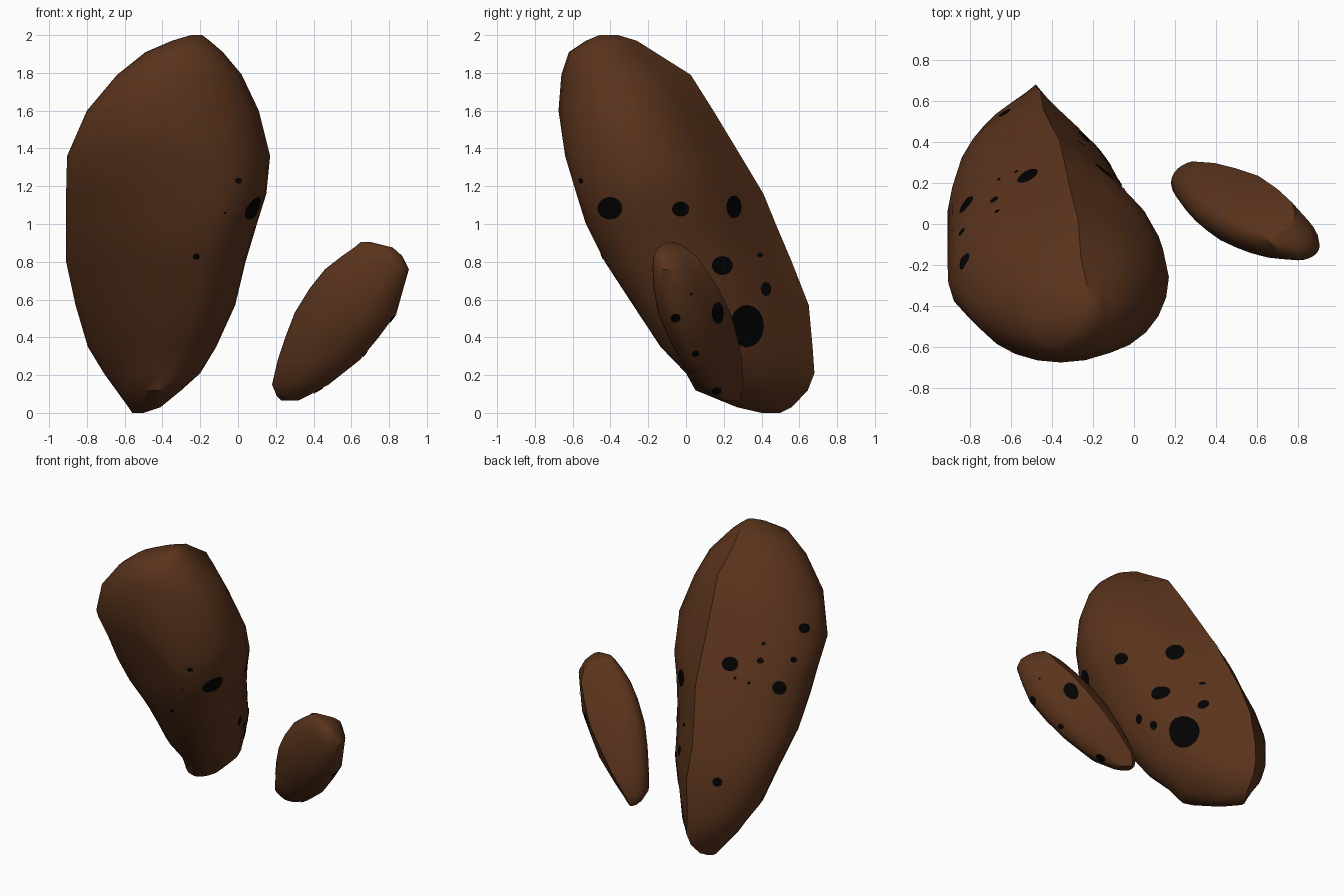
import bpy, bmesh, math
from mathutils import Vector
from mathutils.bvhtree import BVHTree

if "Cube" in bpy.data.objects:
    bpy.data.objects.remove(bpy.data.objects["Cube"])


def material(name, rgb):
    m = bpy.data.materials.new(name)
    m.diffuse_color = (*rgb, 1)
    m.use_nodes = True
    m.node_tree.nodes["Principled BSDF"].inputs["Base Color"].default_value = m.diffuse_color
    return m


BROWN = material("dark_brown", (0.1, 0.033, 0.0115))
BLACK = material("black", (0.0006, 0.0006, 0.0006))
SIDES = 24


def quarter(t, corner, flat):
    """Unit quarter arc from (1,0) to (0,1); corner sharpens its end, flat its middle."""
    a = t * math.pi / 2
    w = 1 - corner * t - 4 * flat * t * (1 - t)
    return (math.cos(a) * w + (1 - t) * (1 - w), math.sin(a) * w + t * (1 - w))


def section(x0, x1, y0, y1, s):
    """Teardrop outline with its sharp ridge at the back."""
    n = SIDES // 4
    xr, xf = x0 + s["ridge"] * (x1 - x0), x0 + s["front"] * (x1 - x0)
    yr, yl = y0 + s["right"] * (y1 - y0), y0 + s["left"] * (y1 - y0)
    pts = []
    for i in range(n):                       # right to ridge
        u, v = quarter(i / n, 0.8, s["flat_right"])
        pts.append((xr + u * (x1 - xr), yr + v * (y1 - yr)))
    for i in range(n):                       # ridge to left
        u, v = quarter(1 - i / n, s["corner_left"], 0)
        pts.append((xr + u * (x0 - xr), yl + v * (y1 - yl)))
    for i in range(n):                       # left to front
        u, v = quarter(i / n, 0, s["flat_front"])
        pts.append((xf + u * (x0 - xf), yl + v * (y0 - yl)))
    for i in range(n):                       # front to right
        u, v = quarter(1 - i / n, 0, 0)
        pts.append((xf + u * (x1 - xf), yr + v * (y0 - yr)))
    return pts


def finish(bm, name, mat):
    me = bpy.data.meshes.new(name)
    bm.to_mesh(me)
    me.materials.append(mat)
    ob = bpy.data.objects.new(name, me)
    bpy.context.collection.objects.link(ob)
    bpy.ops.object.select_all(action='DESELECT')
    ob.select_set(True)
    bpy.context.view_layer.objects.active = ob
    bpy.ops.object.shade_smooth_by_angle(angle=math.radians(38))
    return ob


def ramp(f, low, high, f0=0, f1=1):
    return low + (high - low) * min(1, max(0, (f - f0) / (f1 - f0)))


def stone(name, rows, **shape):
    """Loft teardrop sections (z, x0, x1, y0, y1) and return a tree for placing spots."""
    bm = bmesh.new()
    rings = []
    zlo, zhi = rows[0][0], rows[-1][0]
    for z, *box in rows:
        f = (z - zlo) / (zhi - zlo)
        s = {k: ramp(f, *v) for k, v in shape.items()}
        rings.append([bm.verts.new((x, y, z)) for x, y in section(*box, s)])
    for a, b in zip(rings, rings[1:]):
        for i in range(SIDES):
            j = (i + 1) % SIDES
            bm.faces.new((a[i], a[j], b[j], b[i]))
    bm.faces.new(rings[0][::-1])
    bm.faces.new(rings[-1])
    bmesh.ops.recalc_face_normals(bm, faces=bm.faces)
    tree = BVHTree.FromBMesh(bm)
    finish(bm, name, BROWN)
    return tree


def spots(name, tree, right, up, origin, items):
    """Project discs (u, v, ru, rv) along a viewing direction onto the surface."""
    right, up, origin = Vector(right).normalized(), Vector(up).normalized(), Vector(origin)
    look = up.cross(right)
    bm = bmesh.new()

    def hit(u, v):
        p, n, _, _ = tree.ray_cast(origin + right * u + up * v - look * 5, look)
        return None if p is None else p + n * 0.005

    n = 16
    for u, v, ru, rv in items:
        rings = [[hit(u + k * ru * math.cos(2 * math.pi * i / n),
                      v + k * rv * math.sin(2 * math.pi * i / n)) for i in range(n)]
                 for k in (0.5, 1)]
        mid = hit(u, v)
        if mid is None or None in rings[0] + rings[1]:
            continue
        c = bm.verts.new(mid)
        a, b = [[bm.verts.new(p) for p in r] for r in rings]
        for i in range(n):
            j = (i + 1) % n
            bm.faces.new((c, a[i], a[j]))
            bm.faces.new((a[i], b[i], b[j], a[j]))
    finish(bm, name, BLACK)


# Large leaning stone
large = stone("large_stone", [
    (0.00, -.56, -.50, .40, .50), (0.03, -.58, -.41, .27, .56),
    (0.12, -.645, -.30, .05, .645), (0.21, -.71, -.20, 0, .68),
    (0.35, -.795, -.115, -.135, .67), (0.57, -.86, -.015, -.28, .65),
    (0.80, -.91, .04, -.43, .56), (1.00, -.91, .10, -.53, .475),
    (1.16, -.91, .15, -.58, .41), (1.36, -.905, .17, -.64, .29),
    (1.60, -.80, .11, -.675, .145), (1.79, -.64, .02, -.66, .025),
    (1.91, -.49, -.08, -.62, -.165), (1.97, -.35, -.15, -.53, -.26),
    (2.00, -.25, -.19, -.46, -.36)],
    ridge=(.44, .57), front=(.75, .42, .6, .85), right=(.25, .41, .3, .68),
    left=(.55, .38, .25, .68), corner_left=(.8, .8), flat_right=(.05, .05),
    flat_front=(.4, 0, .4, .75))

# Small leaning stone
small = stone("small_stone", [
    (.065, .23, .32, .19, .28), (.09, .205, .37, .14, .292),
    (.15, .18, .48, .055, .305), (.28, .21, .645, -.03, .297),
    (.40, .25, .745, -.095, .272), (.53, .30, .84, -.148, .235),
    (.66, .38, .876, -.172, .172), (.76, .46, .905, -.177, .105),
    (.83, .55, .87, -.173, .055), (.875, .615, .82, -.15, 0),
    (.905, .65, .70, -.10, -.06)],
    ridge=(.3, .78), front=(.6, .8), right=(.23, .26), left=(.58, .58),
    corner_left=(.3, .3), flat_right=(.2, .2), flat_front=(.1, .1))

# Spots on the right faces, placed in the side view
side = ((0, 1, 0), (0, 0, 1), (0, 0, 0))
spots("large_right_spots", large, *side, [
    (-.40, 1.085, .065, .06), (-.03, 1.08, .045, .04), (.25, 1.09, .04, .06),
    (.19, .78, .055, .05), (.42, .655, .027, .037), (.39, .835, .015, .012),
    (.32, .46, .09, .112), (.036, .63, .026, .035), (.14, .55, .025, .03)])
spots("small_right_spots", small, *side, [
    (.165, .53, .032, .057), (-.055, .505, .025, .023), (.05, .315, .02, .016),
    (.16, .12, .025, .018), (.025, .63, .007, .007)])

# Spots on the front face
spots("large_front_spots", large, (1, 0, 0), (0, 0, 1), (0, 0, 0), [
    (0, 1.23, .017, .015), (-.22, .83, .019, .017), (-.07, 1.06, .006, .006)])

# Spots on the back left face, placed in an angled view
spots("large_back_spots", large, (-.89, -.454, 0), (.192, -.376, .906), (0, 0, 1), [
    (.355, .072, .055, .048), (.684, -.066, .045, .045), (.816, .335, .035, .033),
    (.553, .105, .022, .02), (.763, .125, .021, .02), (.566, .217, .013, .012),
    (.395, -.02, .011, .01), (.487, -.046, .011, .01), (.316, -.71, .033, .03)])
